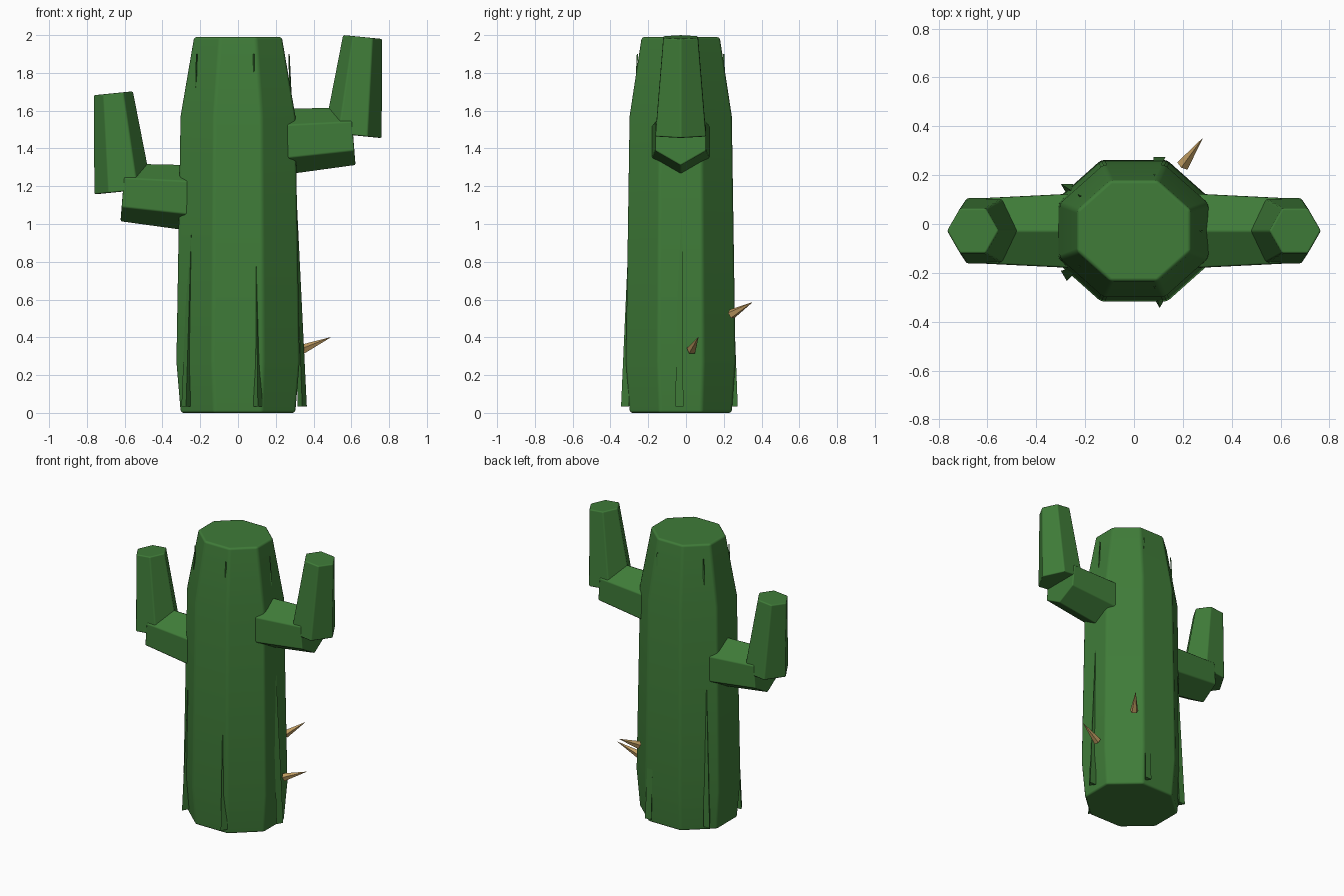
import bpy, bmesh
from math import cos, sin, tau, pi
from mathutils import Vector

cube = bpy.data.objects.get("Cube")
if cube:
    bpy.data.objects.remove(cube, do_unlink=True)


def material(name, rgb):
    mat = bpy.data.materials.new(name)
    mat.use_nodes = True
    mat.diffuse_color = (*rgb, 1)
    bsdf = next(n for n in mat.node_tree.nodes if n.type == "BSDF_PRINCIPLED")
    bsdf.inputs["Base Color"].default_value = (*rgb, 1)
    bsdf.inputs["Roughness"].default_value = 0.8
    return mat


GREEN = material("cactus green", (0.05, 0.2, 0.04))
TAN = material("thorn tan", (0.52, 0.33, 0.12))
MID_Y = -0.028      # the trunk sits slightly forward of centre
SQUASH = 0.89       # the trunk is shallower than it is wide


def loft(name, stations, sides, axis, corner, mat, squash=1, bevel=0):
    """Skin regular polygon rings given as (centre, radius) pairs.
    One corner of each ring lies in the direction `corner`."""
    axis = Vector(axis).normalized()
    u = Vector(corner)
    u = (u - axis * u.dot(axis)).normalized()
    v = axis.cross(u)
    bm = bmesh.new()
    rings = []
    for centre, radius in stations:
        ring = []
        for i in range(sides):
            a = tau * i / sides
            offset = (u * cos(a) + v * sin(a)) * radius
            offset.y *= squash
            ring.append(bm.verts.new(Vector(centre) + offset))
        rings.append(ring)
    for low, high in zip(rings, rings[1:]):
        for i in range(sides):
            j = (i + 1) % sides
            bm.faces.new((low[i], low[j], high[j], high[i]))
    bm.faces.new(rings[0][::-1])
    bm.faces.new(rings[-1])
    bmesh.ops.recalc_face_normals(bm, faces=bm.faces)
    mesh = bpy.data.meshes.new(name)
    bm.to_mesh(mesh)
    bm.free()
    mesh.materials.append(mat)
    obj = bpy.data.objects.new(name, mesh)
    bpy.context.scene.collection.objects.link(obj)
    if bevel:
        for p in mesh.polygons:
            p.use_smooth = True
        mod = obj.modifiers.new("soft edges", "BEVEL")
        mod.width = bevel
        mod.segments = 2
        mod.limit_method = "ANGLE"
        mod.angle_limit = 0.4
        mod.harden_normals = True
    return obj


# Trunk: octagon with flat sides facing the axes
profile = [(0, 0.303), (0.27, 0.326), (1.57, 0.304), (1.99, 0.232)]
half = pi / 8
loft("trunk", [((0, MID_Y, z), r / cos(half)) for z, r in profile], 8,
     (0, 0, 1), (cos(half), sin(half), 0), GREEN, SQUASH, 0.014)

# Arms: a sideways hexagonal stub and an upright hexagonal branch
for label, side, drop in (("left", 1, 0), ("right", -1, 0.298)):
    inner = Vector((0.12 * side, MID_Y, 1.426 - drop))
    outer = Vector((0.61 * side, MID_Y, 1.465 - drop))
    loft(label + "_arm_stub", [(inner, 0.183), (outer, 0.155)], 6,
         outer - inner, (0, 0, 1), GREEN, bevel=0.008)
    foot = Vector((0.608 * side, MID_Y, 1.47 - drop))
    tip = Vector((0.66 * side, MID_Y, 1.99 - drop))
    loft(label + "_arm_branch", [(foot, 0.155), (tip, 0.106)], 6,
         tip - foot, (1, 0, 0), GREEN, bevel=0.008)

# Ribs: five thin three-sided slivers leaning in against the trunk
for i in range(5):
    a = tau * i / 5
    stations = [((r * cos(a), MID_Y + r * SQUASH * sin(a), z), size)
                for z, r, size in ((0.035, 0.34, 0.028), (1.9, 0.27, 0.004))]
    loft(f"rib_{i + 1}", stations, 3, (0, 0, 1), (0, -1, 0), GREEN)

# Thorns
thorns = [((0.34, 0.03, 0.335), (0.49, 0.065, 0.4)),
          ((0.2, 0.24, 0.522), (0.28, 0.35, 0.585))]
for i, (base, tip) in enumerate(thorns):
    loft(f"thorn_{i + 1}", [(base, 0.027), (tip, 0.001)], 5,
         Vector(tip) - Vector(base), (0, 0, 1), TAN)
